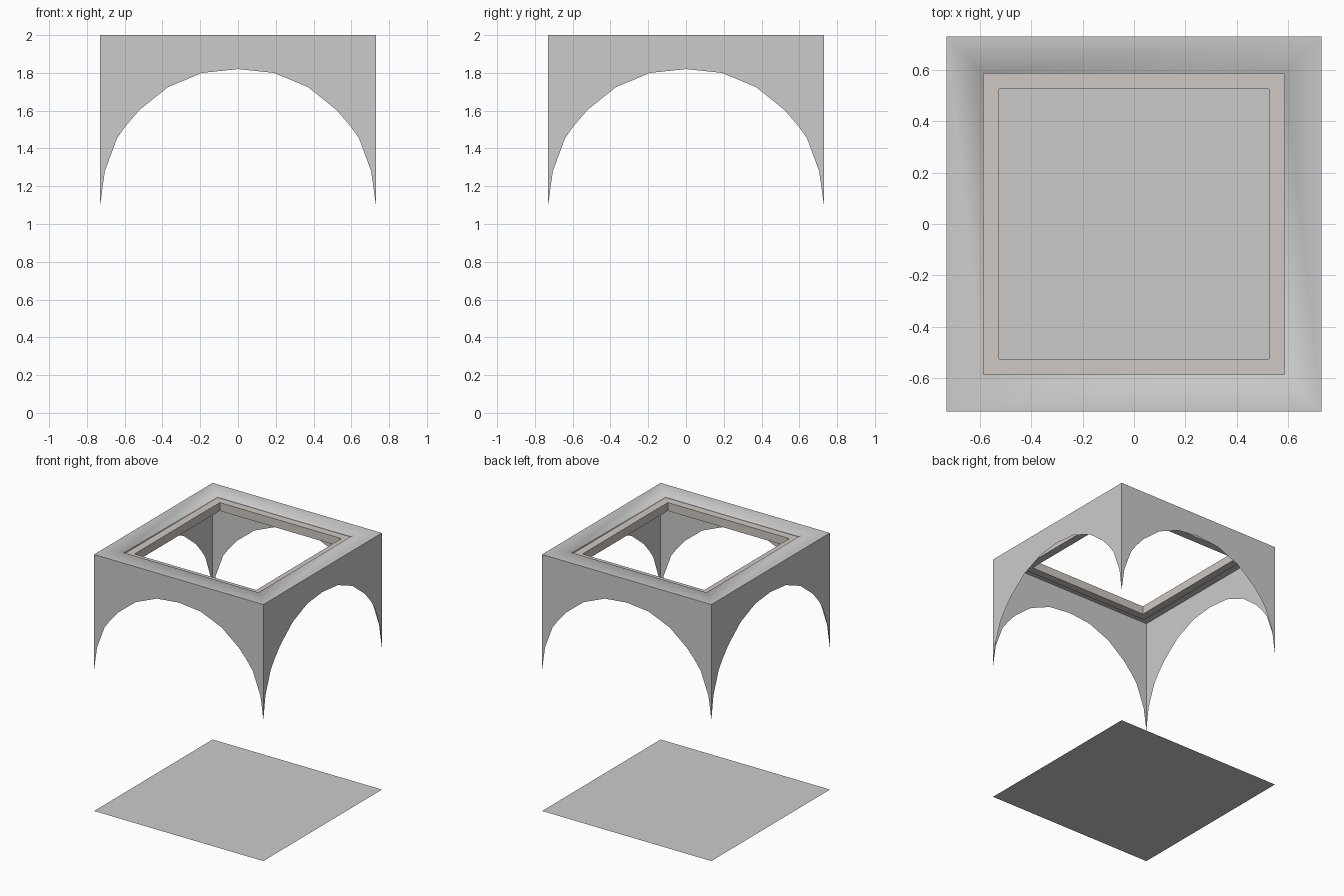
import bpy, bmesh
from math import pi
from mathutils import Matrix

if "Cube" in bpy.data.objects:
    bpy.data.objects.remove(bpy.data.objects["Cube"])

H = 0.73      # half width of the canopy
OPEN = 0.585  # half width of the roof opening
INNER = 0.525 # half width inside the frame
TOP = 2.0


def make_object(name, bm, recalc=True):
    bmesh.ops.remove_doubles(bm, verts=bm.verts, dist=1e-5)
    if recalc:
        bmesh.ops.recalc_face_normals(bm, faces=bm.faces)
    me = bpy.data.meshes.new(name)
    bm.to_mesh(me)
    bm.free()
    ob = bpy.data.objects.new(name, me)
    bpy.context.collection.objects.link(ob)
    return ob


def square_loops(profile, closed=False):
    """Sweep (half width, z) points around a mitred square."""
    bm = bmesh.new()
    rings = [[bm.verts.new((sx * r, sy * r, z))
              for sx, sy in ((-1, -1), (1, -1), (1, 1), (-1, 1))]
             for r, z in profile]
    pairs = list(zip(rings, rings[1:]))
    if closed:
        pairs.append((rings[-1], rings[0]))
    for a, b in pairs:
        for i in range(4):
            j = (i + 1) % 4
            bm.faces.new((a[i], a[j], b[j], b[i]))
    return bm


# Floor slab: a thin sheet on the ground
bm = bmesh.new()
bmesh.ops.create_grid(bm, x_segments=1, y_segments=1, size=H)
make_object("floor", bm, recalc=False)

# Arched walls: one sheet repeated round the four sides
half = [(0.0, 1.82), (0.19, 1.80), (0.37, 1.725), (0.52, 1.605),
        (0.59, 1.525), (0.64, 1.455), (0.705, 1.28), (H, 1.10)]
arch = [(-x, z) for x, z in reversed(half[1:])] + half
bm = bmesh.new()
for k in range(4):
    turn = Matrix.Rotation(k * pi / 2, 4, 'Z')
    low = [bm.verts.new((x, -H, z)) for x, z in arch]
    high = [bm.verts.new((x, -H, TOP)) for x, z in arch]
    for i in range(len(arch) - 1):
        bm.faces.new((low[i], low[i + 1], high[i + 1], high[i]))
    bmesh.ops.transform(bm, matrix=turn, verts=low + high)
make_object("arched_walls", bm, recalc=False)

# Roof border with a short lip turned down into the opening, softly shaded
roof = make_object("roof_border",
                   square_loops([(H, TOP), (OPEN, TOP), (OPEN, TOP - 0.02)]), recalc=False)
roof.data.shade_smooth()

# Skylight frame set just below the roof
frame = make_object("skylight_frame", square_loops(
    [(OPEN, TOP - 0.02), (INNER, TOP - 0.02),
     (INNER, TOP - 0.085), (OPEN, TOP - 0.085)], closed=True))
mat = bpy.data.materials.new("warm_grey")
mat.diffuse_color = (0.62, 0.58, 0.54, 1)
mat.use_nodes = True
mat.node_tree.nodes["Principled BSDF"].inputs["Base Color"].default_value = mat.diffuse_color
frame.data.materials.append(mat)
